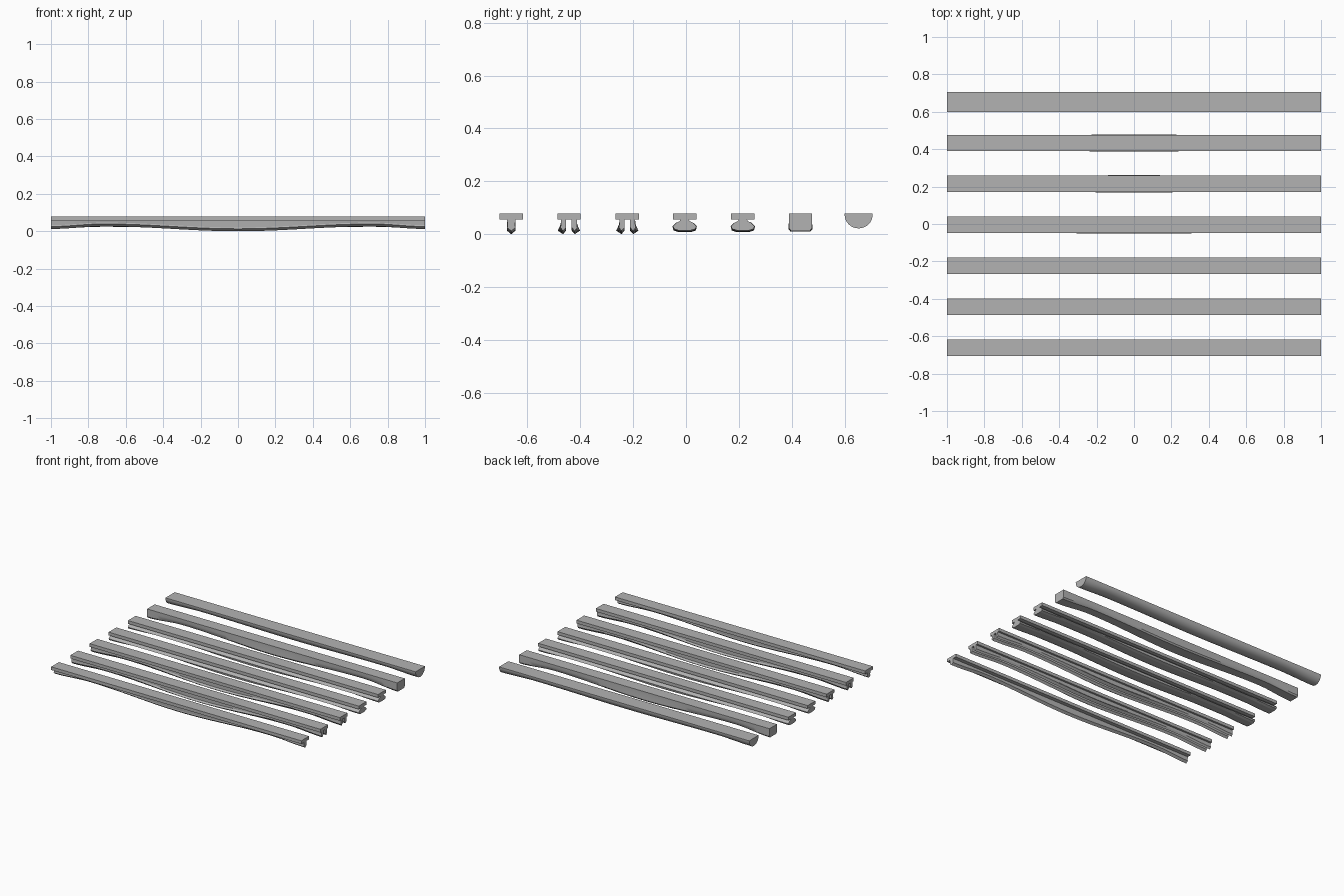
import bpy, bmesh, math

if "Cube" in bpy.data.objects:
    bpy.data.objects.remove(bpy.data.objects["Cube"])

grey = bpy.data.materials.new("concrete_grey")
grey.diffuse_color = (0.45, 0.45, 0.45, 1)
grey.use_nodes = True
grey.node_tree.nodes["Principled BSDF"].inputs["Base Color"].default_value = grey.diffuse_color
TOP, UNDER = 0.078, 0.055          # flange top and underside
N = 48


def loft(name, cy, section, smooth=False):
    """Loft closed y-z sections along x from -1 to 1."""
    bm = bmesh.new()
    rings = []
    for i in range(N + 1):
        x = -1 + 2 * i / N
        rings.append([bm.verts.new((x, cy + y, z)) for y, z in section(x)])
    n = len(rings[0])
    for a, b in zip(rings, rings[1:]):
        for k in range(n):
            bm.faces.new((a[k], a[(k + 1) % n], b[(k + 1) % n], b[k]))
    bm.faces.new(rings[0])
    bm.faces.new(rings[-1])
    bmesh.ops.recalc_face_normals(bm, faces=bm.faces)
    me = bpy.data.meshes.new(name)
    bm.to_mesh(me)
    bm.free()
    me.materials.append(grey)
    ob = bpy.data.objects.new(name, me)
    bpy.context.collection.objects.link(ob)
    if smooth:
        bpy.context.view_layer.objects.active = ob
        ob.select_set(True)
        bpy.ops.object.shade_smooth_by_angle(angle=math.radians(35))
        ob.select_set(False)


def belly(x, end, quarter, mid):
    """Value eased from end to quarter point to midspan."""
    s = abs(x)
    if s < 0.72:
        return mid + (quarter - mid) * (1 - math.cos(math.pi * s / 0.72)) / 2
    return quarter + (end - quarter) * (1 - math.cos(math.pi * (s - 0.72) / 0.28)) / 2


def flange(name, cy, half=0.044):
    loft(name, cy, lambda x: [(-half, UNDER), (half, UNDER), (half, TOP), (-half, TOP)])


# Single-web tee beam with a pointed bulging web
def web(x):
    b = belly(x, 0.012, 0.026, 0.0)
    return [(-0.016, UNDER), (-0.014, b + 0.02), (-0.016, b + 0.013), (0, b),
            (0.016, b + 0.013), (0.014, b + 0.02), (0.016, UNDER)]


flange("tee_flange", -0.661)
loft("tee_web", -0.661, web)


# Double-leg beams, the legs bulge outward at midspan
def leg(side):
    def section(x):
        b = belly(x, 0.012, 0.026, 0.0)
        w = belly(x, 0.032, 0.030, 0.042)
        pts = [(0.010, UNDER), (0.010, b + 0.014), (0.022, b),
               (w, b + 0.013), (0.030, b + 0.024), (0.030, UNDER)]
        return [(side * y, z) for y, z in pts]
    return section


for num, cy in ((1, -0.443), (2, -0.222)):
    flange(f"double_leg_flange_{num}", cy)
    for side, word in ((-1, "front"), (1, "back")):
        loft(f"double_leg_{num}_{word}", cy, leg(side))


# Beams with a domed lower chord on a slim neck
def chord(x):
    b = belly(x, 0.014, 0.024, 0.008)
    w = belly(x, 0.044, 0.042, 0.046)
    return [(-0.016, UNDER), (-0.018, 0.050), (-w * 0.75, 0.042), (-w, 0.030),
            (-w * 0.92, b + 0.006), (-w * 0.5, b), (w * 0.5, b), (w * 0.92, b + 0.006),
            (w, 0.030), (w * 0.75, 0.042), (0.018, 0.050), (0.016, UNDER)]


for num, cy in ((1, -0.005), (2, 0.215)):
    flange(f"chord_beam_flange_{num}", cy)
    loft(f"chord_beam_lower_{num}", cy, chord)


# Box beam, pinched between its ends and midspan
def box(x):
    b = belly(x, 0.012, 0.030, 0.010)
    w = belly(x, 0.043, 0.038, 0.046)
    return [(-0.043, TOP), (-0.043, UNDER), (-w, b + 0.010), (-w + 0.008, b),
            (w - 0.008, b), (w, b + 0.010), (0.043, UNDER), (0.043, TOP)]


loft("box_beam", 0.433, box, True)


# Half-round beam
def half_round(x):
    d = belly(x, 0.056, 0.045, 0.054)
    pts = [(-0.053, TOP)]
    for k in range(17):
        a = math.pi * k / 16
        pts.append((-0.053 * math.cos(a), TOP - 0.004 - (d - 0.004) * math.sin(a)))
    return pts + [(0.053, TOP)]


loft("half_round_beam", 0.653, half_round, True)
